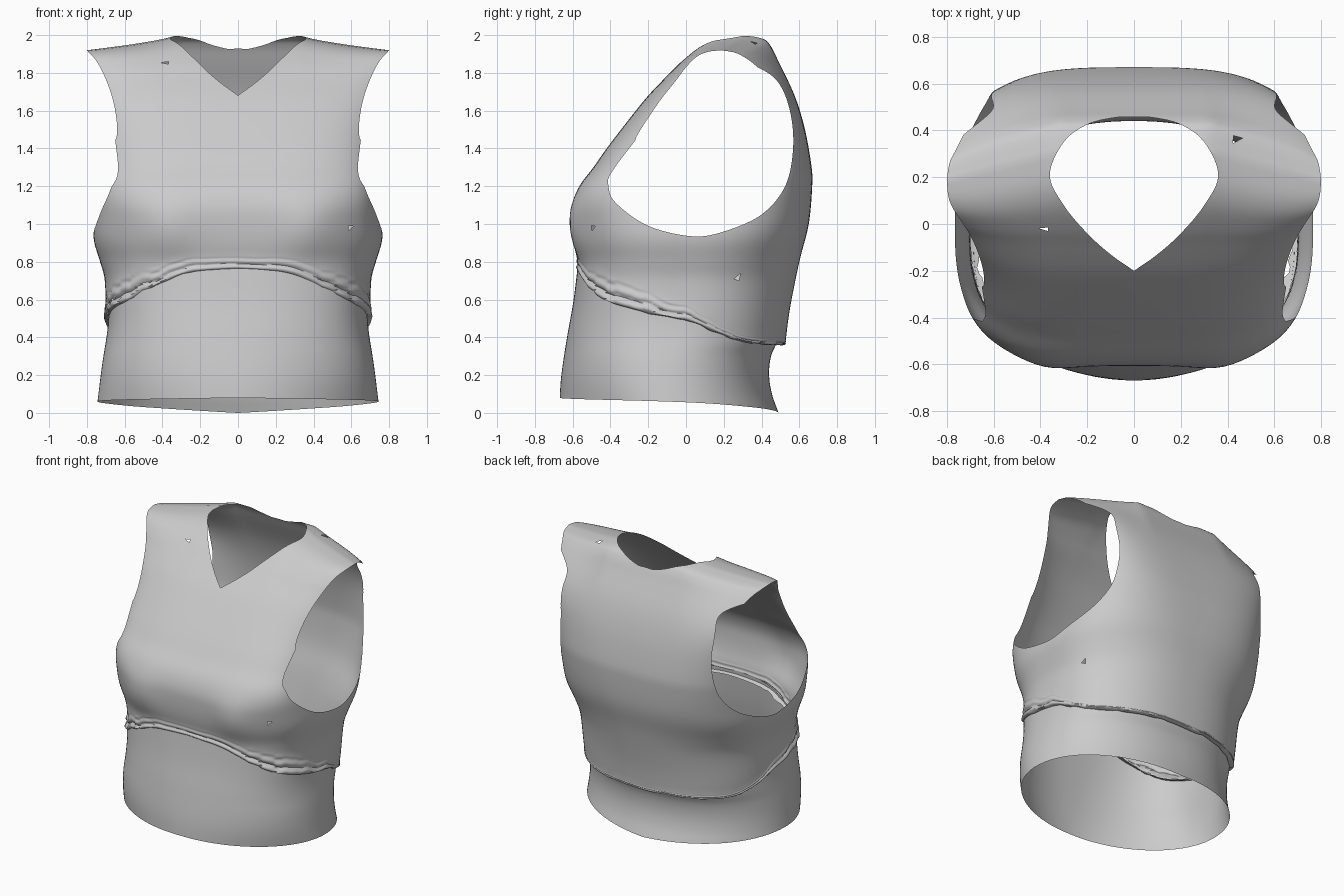
import bpy, bmesh, math
from mathutils import Vector, noise

if "Cube" in bpy.data.objects:
    bpy.data.objects.remove(bpy.data.objects["Cube"])


def spline(pts, k=8):
    """Dense Catmull-Rom polyline through 2D points."""
    p = [Vector(q) for q in pts]
    p = [2 * p[0] - p[1]] + p + [2 * p[-1] - p[-2]]
    out = []
    for i in range(1, len(p) - 2):
        a, b, c, d = p[i - 1:i + 3]
        for j in range(k):
            t = j / k
            out.append(0.5 * (2 * b + (c - a) * t + (2 * a - 5 * b + 4 * c - d) * t * t
                              + (3 * b - a - 3 * c + d) * t ** 3))
    return out + [p[-2]]


def curve(pts):
    """Smooth lookup function from (input, value) pairs."""
    s = spline(pts)

    def f(x):
        if x <= s[0].x:
            return s[0].y
        for a, b in zip(s, s[1:]):
            if x <= b.x:
                return a.y + (b.y - a.y) * (x - a.x) / max(b.x - a.x, 1e-9)
        return s[-1].y
    return f


def in_poly(poly, x, y):
    r = False
    for a, b in zip(poly, poly[1:] + poly[:1]):
        if (a.y > y) != (b.y > y) and x < a.x + (b.x - a.x) * (y - a.y) / (b.y - a.y):
            r = not r
    return r


def cut(bm, inside):
    """Trim away the region where inside() holds, leaving a clean edge."""
    flag = {v: inside(v.co) for v in bm.verts}
    new = []
    for e in list(bm.edges):
        a, b = e.verts
        if flag[a] != flag[b]:
            lo, hi = 0.0, 1.0
            for _ in range(10):
                m = (lo + hi) / 2
                if inside(a.co.lerp(b.co, m)) == flag[a]:
                    lo = m
                else:
                    hi = m
            new.append(bmesh.utils.edge_split(e, a, lo)[1])
    bmesh.ops.connect_verts(bm, verts=new)
    bmesh.ops.delete(bm, geom=[v for v, f in flag.items() if f], context='VERTS')


def oval(theta, yf, yb, w, nf, nb):
    """Point of a rounded body section; theta 0 is front, pi is back."""
    s, c = math.sin(theta), math.cos(theta)
    n = nf if c > 0 else nb
    mid, half = (yf + yb) / 2, (yb - yf) / 2
    x = math.copysign(w * abs(s) ** (2 / n), s)
    if abs(c) < 1e-6:
        c = 0
    return x, mid - math.copysign(half * abs(c) ** (2 / n), c)


Q = 40
ANGLES = []
for i in range(4 * Q):
    q, u = divmod(i, Q)
    u /= Q
    ANGLES.append((q + u * u * (3 - 2 * u)) * math.pi / 2)


def loft(rows):
    bm = bmesh.new()
    vs = [[bm.verts.new(p) for p in r] for r in rows]
    n = len(vs[0])
    for a, b in zip(vs, vs[1:]):
        for i in range(n):
            j = (i + 1) % n
            bm.faces.new((a[i], a[j], b[j], b[i]))
    return bm


def finish(bm, name):
    me = bpy.data.meshes.new(name)
    bm.to_mesh(me)
    bm.free()
    ob = bpy.data.objects.new(name, me)
    bpy.context.collection.objects.link(ob)
    bpy.ops.object.select_all(action='DESELECT')
    ob.select_set(True)
    bpy.context.view_layer.objects.active = ob
    bpy.ops.object.shade_smooth_by_angle(angle=math.radians(50))


def side_deg(t):
    d = math.degrees(t)
    return min(d, 360 - d)


# Tilted waist seam and gathered band height around the body
seam = curve([(0, .76), (15, .735), (30, .665), (50, .585), (70, .54), (90, .49),
              (110, .415), (130, .37), (180, .36)])
band = curve([(0, .075), (30, .11), (50, .15), (70, .14), (90, .09), (110, .04), (180, .03)])

# Upper garment profiles over height
front = curve([(.36, -.57), (.7, -.575), (.8, -.575), (.9, -.595), (1, -.605), (1.1, -.602),
               (1.2, -.565), (1.3, -.49), (1.4, -.42), (1.55, -.305), (1.68, -.2),
               (1.8, -.085), (1.86, -.025), (1.93, .06), (1.97, .135), (1.99, .21), (2, .31)])
back = curve([(.36, .525), (.55, .55), (.8, .6), (1, .65), (1.2, .668), (1.3, .665),
              (1.5, .63), (1.68, .575), (1.86, .49), (1.94, .45), (1.98, .41), (2, .31)])
width = curve([(.36, .69), (.5, .7), (.7, .705), (.8, .73), (.93, .765), (1.1, .755),
               (1.3, .745), (1.5, .76), (1.7, .81), (1.85, .85), (2, .87)])
# Squareness of the section at front and back
sq_front = curve([(.4, 2.8), (.9, 2.9), (1.2, 3.7), (1.5, 3.4), (1.8, 3), (2, 3)])
sq_back = curve([(.4, 2.3), (.8, 2.4), (1.2, 3.2), (1.6, 3.9), (1.85, 3.7), (2, 3)])

BAND_ROWS, ROWS = 16, 60
rows = []
for r in range(BAND_ROWS + ROWS + 1):
    row = []
    for t in ANGLES:
        d = side_deg(t)
        h, b = seam(d), band(d)
        puff = 0
        wob = noise.noise(Vector((math.sin(t) * 7, math.cos(t) * 7, 0)))
        if r < BAND_ROWS:
            k = r / BAND_ROWS
            z = h + b * k + .012 * wob * (1 - k)
            amp = .2 * b
            puff = amp * (abs(math.sin(math.pi * (2.5 * k + .6 * wob))) - .35) * (1 - k)
            puff -= .03 if r == 0 else 0
        else:
            k = (r - BAND_ROWS) / ROWS
            z = 2 - (2 - h - b) * (1 - k) ** 1.5
        x, y = oval(t, front(z), back(z), width(z), sq_front(z), sq_back(z))
        if d < 90:  # soft chest fullness
            y -= .03 * math.exp(-((abs(x) - .38) / .15) ** 2 - ((z - .97) / .16) ** 2)
        x, y = x * (1 + puff / .7), y * (1 + puff / .6)
        # shoulders slope down and forward toward the arms
        wt = max(0, (z - 1.5) / .5) ** 2
        o = max(0, (abs(x) - .33) / .47)
        row.append((x, y - .12 * o * wt, z - .08 * o ** .7 * wt))
    rows.append(row)
bm = loft(rows)
bmesh.ops.remove_doubles(bm, verts=bm.verts, dist=1e-4)
bmesh.ops.triangulate(bm, faces=bm.faces)

# Arm openings, outlined in side view and limited in front view
arm = spline([(.18, 1.87), (.34, 1.845), (.48, 1.76), (.55, 1.6), (.567, 1.4), (.525, 1.2),
              (.4, 1.05), (.2, .96), (.03, .935), (-.2, .99), (-.37, 1.11), (-.41, 1.2),
              (-.39, 1.28), (-.2, 1.53), (0, 1.79), (.18, 1.87)])
reach = curve([(1.4, .65), (1.5, .64), (1.6, .65), (1.7, .675), (1.8, .715), (1.87, .755),
               (1.92, .8), (2, .86)])
cut(bm, lambda p: (abs(p.x) > .35 and in_poly(arm, p.y, p.z))
    or (p.z > 1.45 and abs(p.x) > reach(p.z)))

# V-neck opening, outlined in top view
half = spline([(0, -.2), (.1, -.13), (.2, -.04), (.3, .08), (.36, .21), (.3, .35),
               (.2, .425), (.08, .455), (0, .457)])
neck = half + [Vector((-p.x, p.y)) for p in reversed(half[1:-1])]
cut(bm, lambda p: p.z > 1.4 and in_poly(neck, p.x, p.y))

# Small tears in the cloth
for spot in [(-.37, .01, 1.83), (.44, .36, 1.95), (.6, -.5, .97), (.68, .3, .71)]:
    f = min(bm.faces, key=lambda f: (f.calc_center_median() - Vector(spot)).length)
    bmesh.ops.delete(bm, geom=[f], context='FACES')
finish(bm, "vest_top")

# Lower waist tube tucked under the gathered seam
rim = curve([(0, .08), (90, .06), (140, .03), (180, 0)])
s_front = curve([(.05, -.67), (.2, -.66), (.4, -.63), (.6, -.595), (.85, -.565)])
s_back = curve([(0, .49), (.1, .455), (.2, .44), (.3, .45), (.4, .49), (.6, .53), (.85, .55)])
s_width = curve([(.05, .745), (.25, .72), (.45, .69), (.6, .685), (.85, .685)])
rows = []
for r in range(25):
    row = []
    k = r / 24
    for t in ANGLES:
        d = side_deg(t)
        z = rim(d) + (seam(d) + .03 - rim(d)) * k
        row.append((*oval(t, s_front(z), s_back(z), s_width(z), 1.95 + .85 * k, 2.1 + .2 * k), z))
    rows.append(row)
finish(loft(rows), "waist_tube")
